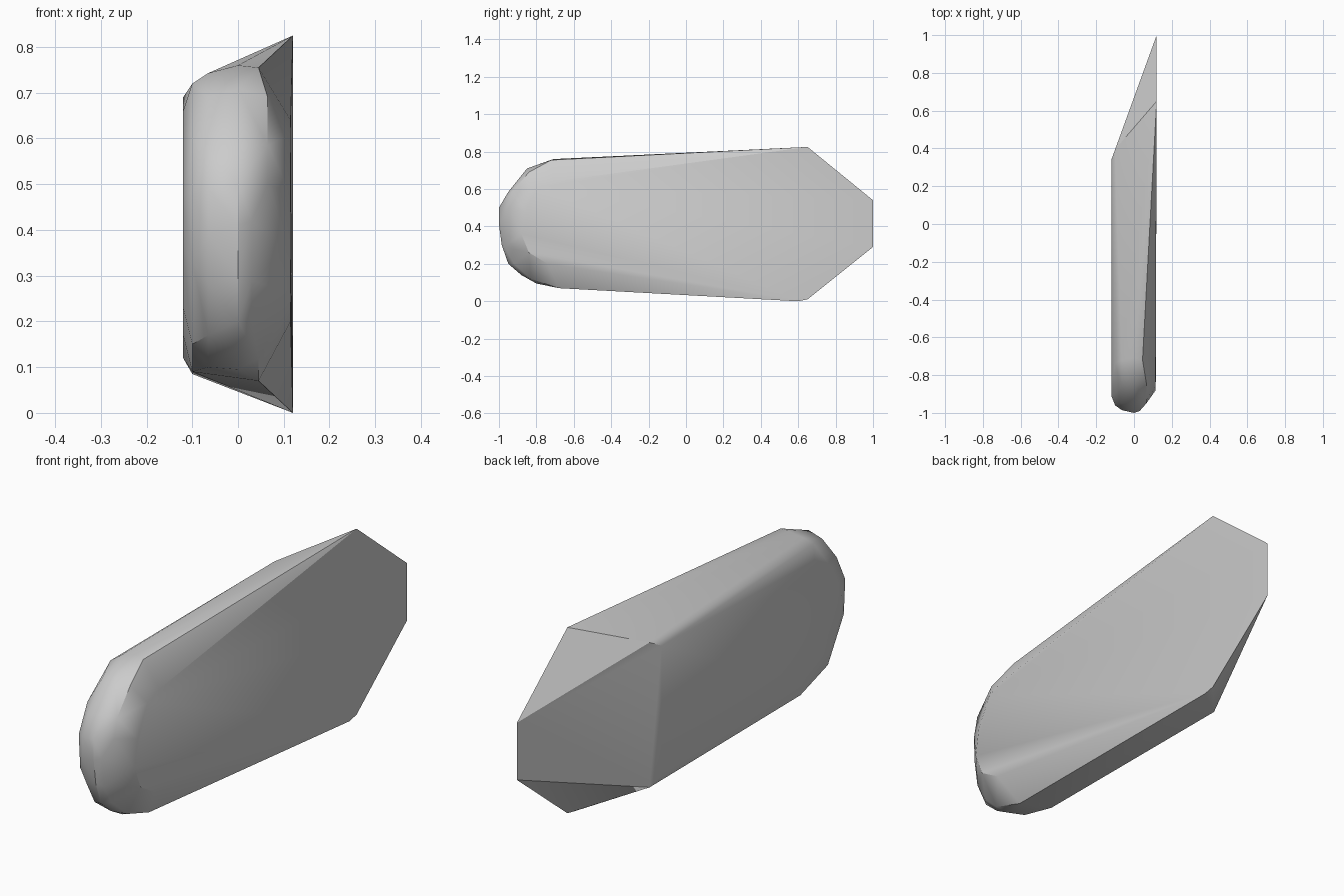
import bpy
import bmesh
import math

cube = bpy.data.objects.get("Cube")
if cube:
    bpy.data.objects.remove(cube, do_unlink=True)

# Matte grey for the whole body
grey = bpy.data.materials.new("plain grey")
grey.use_nodes = True
colour = (0.6, 0.6, 0.6, 1.0)
grey.diffuse_color = colour
grey.node_tree.nodes["Principled BSDF"].inputs["Base Color"].default_value = colour

# Side profiles: width position -> outline points as (y, z)
profiles = [
    # long flat face, with the pointed rear
    (0.12, [(0.65, 0.825), (1, 0.54), (1, 0.29), (0.65, 0.01), (0.6, 0)]),
    (0.115, [(-0.74, 0.2), (-0.84, 0.26), (-0.88, 0.36),
             (-0.86, 0.48), (-0.79, 0.61), (-0.71, 0.64)]),
    # rounded rim on the long side
    (0.045, [(-0.72, 0.755), (-0.68, 0.07), (-0.83, 0.12)]),
    (0.065, [(-0.84, 0.69), (-0.93, 0.585), (-0.95, 0.5)]),
    (0.03, [(-0.99, 0.42), (-0.97, 0.29), (-0.92, 0.2)]),
    # widest outline of the nose
    (0.0, [(-0.71, 0.76), (-0.85, 0.71), (-0.95, 0.585), (-1, 0.5),
           (-1, 0.41), (-0.985, 0.3), (-0.95, 0.2), (-0.88, 0.14), (-0.8, 0.095)]),
    # rounded rim on the short side
    (-0.065, [(-0.72, 0.743), (-0.85, 0.69), (-0.95, 0.57), (-0.985, 0.49),
              (-0.985, 0.39), (-0.96, 0.28), (-0.9, 0.17), (-0.78, 0.1)]),
    (-0.1, [(0.395, 0.72), (0.395, 0.085), (-0.65, 0.09), (-0.84, 0.15),
            (-0.95, 0.33), (-0.96, 0.48), (-0.9, 0.6), (-0.74, 0.72)]),
    # short flat face
    (-0.12, [(0.34, 0.69), (0.34, 0.12), (-0.63, 0.17), (-0.82, 0.23),
             (-0.9, 0.36), (-0.91, 0.46), (-0.84, 0.58), (-0.72, 0.66)]),
]

# Wrap the profiles in one convex skin
bm = bmesh.new()
for x, outline in profiles:
    for y, z in outline:
        bm.verts.new((x, y, z))
hull = bmesh.ops.convex_hull(bm, input=bm.verts)
loose = [v for v in bm.verts if not v.link_faces]
bmesh.ops.delete(bm, geom=loose, context="VERTS")
bmesh.ops.dissolve_limit(bm, angle_limit=math.radians(0.5),
                         verts=bm.verts, edges=bm.edges)
bmesh.ops.recalc_face_normals(bm, faces=bm.faces)

mesh = bpy.data.meshes.new("wedge_body")
bm.to_mesh(mesh)
bm.free()
mesh.materials.append(grey)
body = bpy.data.objects.new("wedge_body", mesh)
bpy.context.collection.objects.link(body)

# Soft shading across the rounded nose, crisp main edges
bpy.ops.object.select_all(action="DESELECT")
body.select_set(True)
bpy.context.view_layer.objects.active = body
bpy.ops.object.shade_smooth_by_angle(angle=math.radians(30))
